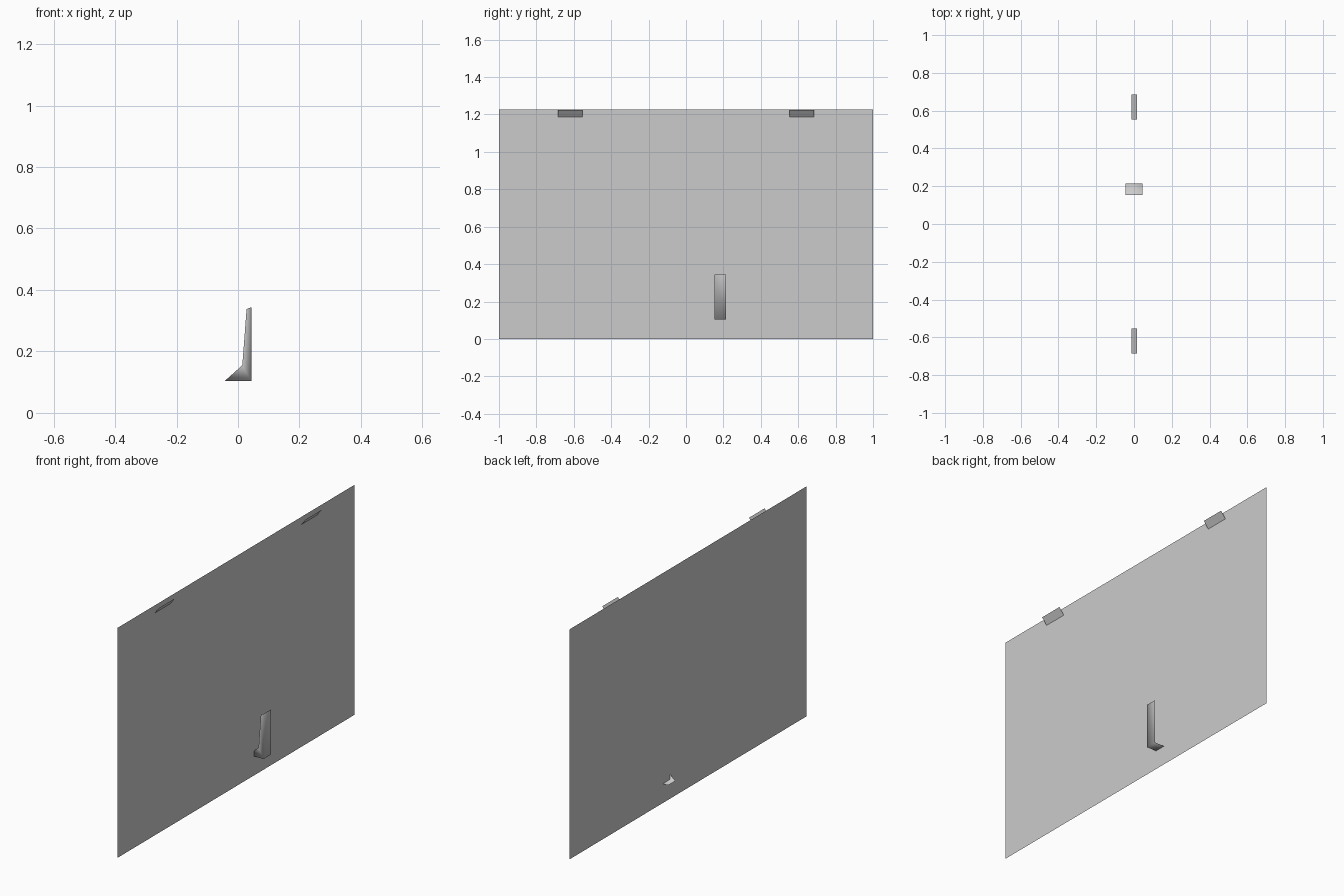
import bpy

if "Cube" in bpy.data.objects:
    bpy.data.objects.remove(bpy.data.objects["Cube"])


def make_mesh(name, verts, faces, smooth=False):
    mesh = bpy.data.meshes.new(name)
    mesh.from_pydata(verts, [], faces)
    for p in mesh.polygons:
        p.use_smooth = smooth
    obj = bpy.data.objects.new(name, mesh)
    bpy.context.collection.objects.link(obj)
    return obj


def sheet(name, y, z, x):
    """Single-sided rectangle facing +x; x holds the depth at its bottom and top."""
    return make_mesh(name, [(x[0], y[0], z[0]), (x[0], y[1], z[0]),
                            (x[1], y[1], z[1]), (x[1], y[0], z[1])], [(0, 1, 2, 3)])


PANEL_X = -0.013

# Large thin panel
sheet("panel", (-1, 1), (0, 1.228), (PANEL_X, PANEL_X))

# Two tilted tabs under the top edge
for label, side in (("left", -1), ("right", 1)):
    c = side * 0.619
    sheet("top_tab_" + label, (c - 0.066, c + 0.066), (1.187, 1.223), (PANEL_X, 0.015))

# Open bracket: side profile at -y, with an upright plate and a foot plate
profile = [(-0.044, 0.103), (0.044, 0.103), (0.044, 0.344), (0.028, 0.338), (0.014, 0.155)]
y_front, y_back = 0.153, 0.214
verts = [(x, y_front, z) for x, z in profile]
verts += [(x, y_back, z) for x, z in profile[:3]]
make_mesh("bracket", verts,
          [(0, 1, 2, 3, 4),      # side
           (1, 0, 5, 6),         # foot
           (2, 1, 6, 7)],        # upright
          smooth=True)
